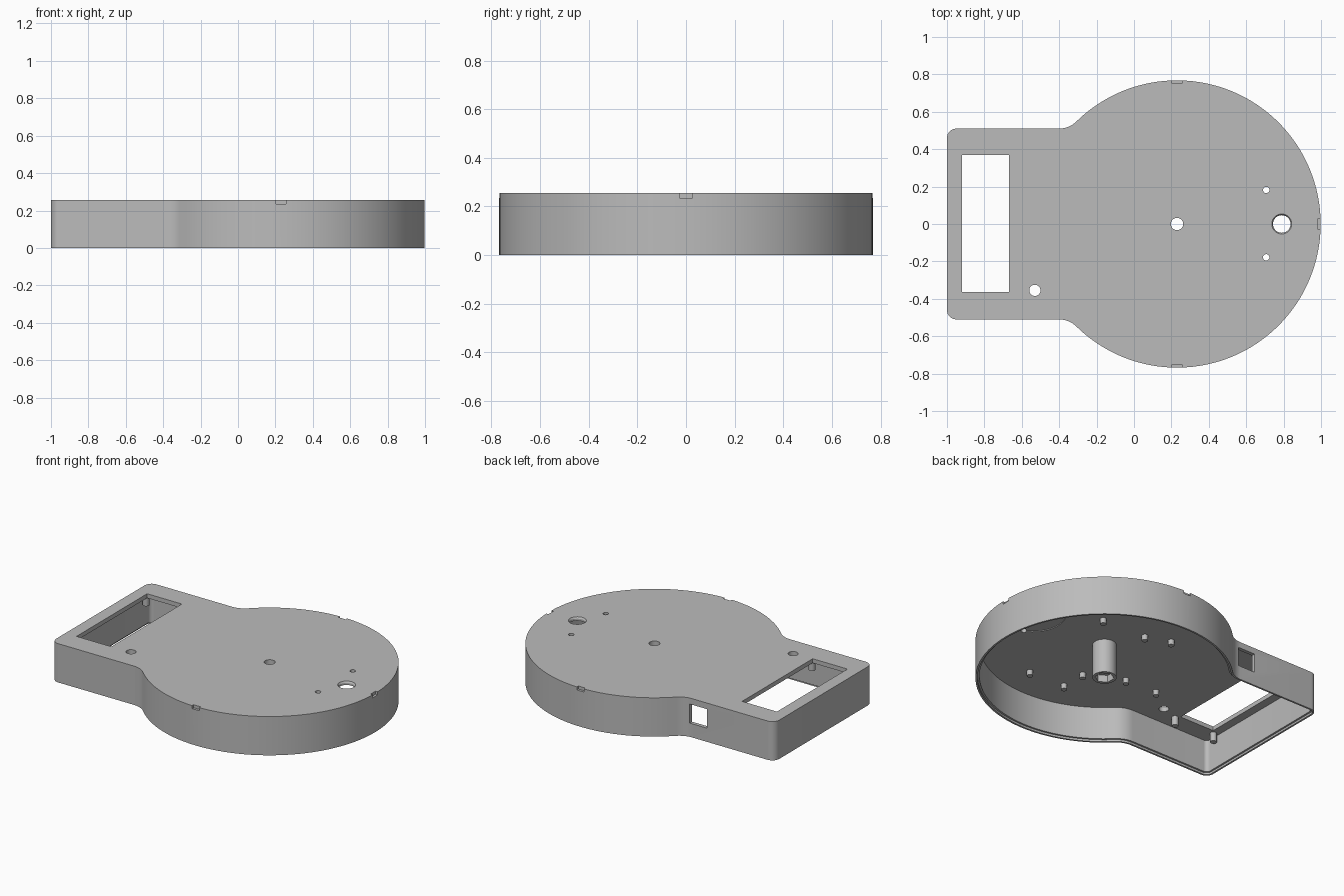
import bpy, bmesh
from math import pi, sin, cos, atan2, sqrt, radians
from mathutils import Matrix

if "Cube" in bpy.data.objects:
    bpy.data.objects.remove(bpy.data.objects["Cube"], do_unlink=True)

HEIGHT, WALL, PLATE = 0.255, 0.024, 0.028
CX, RADIUS = 0.23, 0.768          # round body
HALF, CORNER, FILLET = 0.51, 0.05, 0.13   # rectangular end
UNDER = HEIGHT - PLATE

grey = bpy.data.materials.new("plain grey")
grey.use_nodes = True
grey.diffuse_color = (0.5, 0.5, 0.5, 1)
grey.node_tree.nodes["Principled BSDF"].inputs["Base Color"].default_value = (0.5, 0.5, 0.5, 1)


def finish(name, bm):
    bmesh.ops.recalc_face_normals(bm, faces=bm.faces)
    mesh = bpy.data.meshes.new(name)
    bm.to_mesh(mesh)
    bm.free()
    mesh.materials.append(grey)
    obj = bpy.data.objects.new(name, mesh)
    bpy.context.collection.objects.link(obj)
    return obj


def arc(x, y, r, start, end, steps):
    return [(x + r * cos(start + (end - start) * i / steps),
             y + r * sin(start + (end - start) * i / steps)) for i in range(steps + 1)]


def outline(inset):
    """Round body blended into a rounded rectangle, offset inwards."""
    rise = HALF + FILLET
    run = sqrt((RADIUS + FILLET) ** 2 - rise ** 2)
    meet = atan2(rise, -run)
    half = arc(CX, 0, RADIUS - inset, 0, meet, 48)
    half += arc(CX - run, rise, FILLET + inset, meet - pi, -pi / 2, 8)
    half += arc(CORNER - 1, HALF - CORNER, CORNER - inset, pi / 2, pi, 8)
    return half + [(x, -y) for x, y in reversed(half[1:])]


def prism(name, points, low, high):
    bm = bmesh.new()
    face = bm.faces.new([bm.verts.new((x, y, low)) for x, y in points])
    new = bmesh.ops.extrude_face_region(bm, geom=[face])["geom"]
    verts = [v for v in new if isinstance(v, bmesh.types.BMVert)]
    bmesh.ops.translate(bm, verts=verts, vec=(0, 0, high - low))
    return finish(name, bm)


def rod(name, x, y, r, low, high, sides=32, top_r=None):
    bm = bmesh.new()
    bmesh.ops.create_cone(bm, cap_ends=True, segments=sides, radius1=r,
                          radius2=top_r or r, depth=high - low,
                          matrix=Matrix.Translation((x, y, (low + high) / 2)))
    return finish(name, bm)


def box(name, x0, x1, y0, y1, z0, z1):
    return prism(name, [(x0, y0), (x1, y0), (x1, y1), (x0, y1)], z0, z1)


def cut(target, cutters):
    bpy.context.view_layer.objects.active = target
    for cutter in cutters:
        mod = target.modifiers.new("cut", "BOOLEAN")
        mod.operation, mod.solver, mod.object = "DIFFERENCE", "EXACT", cutter
        bpy.ops.object.modifier_apply(modifier=mod.name)
        bpy.data.objects.remove(cutter, do_unlink=True)


# Hollow housing, open below, with a thin rebate around the bottom rim
housing = prism("housing", outline(0), 0, HEIGHT)
cutters = [prism("cavity", outline(WALL), -0.1, UNDER),
           prism("rim_rebate", outline(WALL / 2), -0.1, 0.013)]

# Display window and side opening
cutters += [box("window_cut", -0.92, -0.667, -0.363, 0.37, 0.1, 0.4),
            box("side_cut", -0.51, -0.385, 0.4, 0.7, 0.09, 0.215)]

# Shallow round seat under the plate
cutters.append(rod("seat_cut", 0.79, 0, 0.2, 0.15, UNDER + 0.005, 64))

# Holes through the plate
for x, y, r in [(CX, 0, 0.033), (0.79, 0, 0.047), (-0.53, -0.355, 0.03),
                (0.707, 0.182, 0.017), (0.707, -0.178, 0.017)]:
    cutters.append(rod("hole_cut", x, y, r, 0.15, 0.4))
cutters.append(rod("countersink_cut", 0.79, 0, 0.047, HEIGHT - 0.01, HEIGHT + 0.01, 32, 0.06))

# Small alignment notches in the upper rim
w, d, z = 0.026, 0.016, HEIGHT - 0.02
for side in (-1, 1):
    y0, y1 = sorted((side * (RADIUS - d), side * (RADIUS + d)))
    cutters.append(box("notch_cut", CX - w, CX + w, y0, y1, z, 0.3))
edge = CX + RADIUS
cutters.append(box("notch_cut", edge - d, edge + d, -w, w, z, 0.3))
cut(housing, cutters)

# Central post with a bore and a hexagonal nut pocket
post = rod("centre_post", CX, 0, 0.072, 0.004, UNDER + 0.004, 48)
cut(post, [rod("bore_cut", CX, 0, 0.033, -0.1, 0.4),
           rod("nut_cut", CX, 0, 0.058, -0.1, 0.05, 6)])
parts = [housing, post]

# Short board pegs under the plate
for x, y in [(0.435, 0.234), (0.118, 0.241), (-0.04, 0.297), (0.373, -0.52),
             (0.112, -0.515), (0.112, -0.342), (-0.127, -0.226), (-0.355, -0.219)]:
    parts.append(rod("board_peg", x, y, 0.019, UNDER - 0.035, UNDER + 0.004, 20))

# Longer pegs at the window corners
for x in (-0.943, -0.645):
    for y in (-0.388, 0.392):
        parts.append(rod("window_peg", x, y, 0.02, UNDER - 0.06, UNDER + 0.004, 20))

bpy.ops.object.select_all(action="DESELECT")
for part in parts:
    part.select_set(True)
bpy.context.view_layer.objects.active = housing
bpy.ops.object.shade_smooth_by_angle(angle=radians(30))
